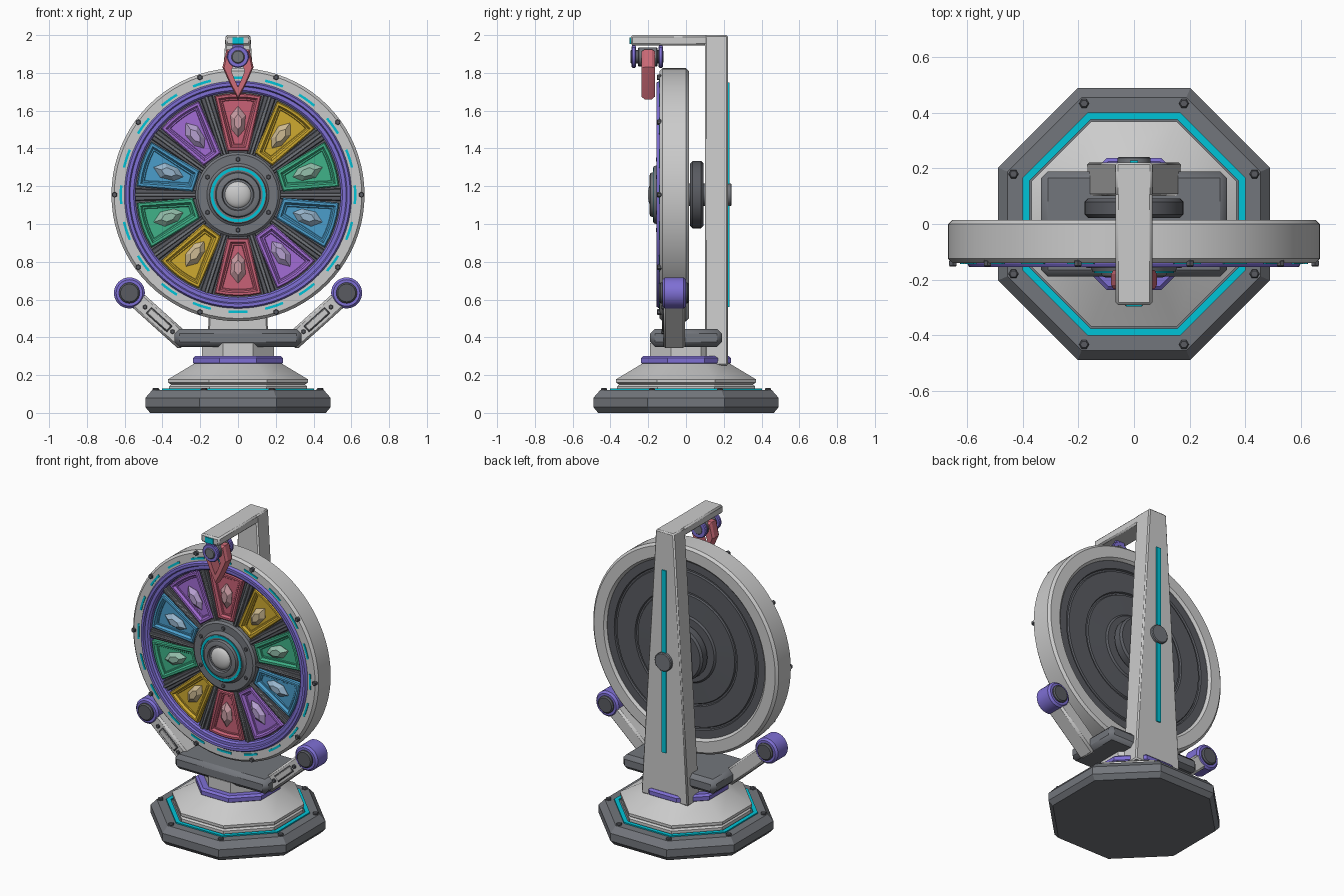
import bpy, bmesh
from math import sin, cos, pi, radians, atan2, hypot
from mathutils import Matrix, Vector

if "Cube" in bpy.data.objects:
    bpy.data.objects.remove(bpy.data.objects["Cube"])

CZ = 1.155  # wheel centre height


def mat(name, *rgb):
    m = bpy.data.materials.new(name)
    m.diffuse_color = (*rgb, 1)
    m.use_nodes = True
    m.node_tree.nodes["Principled BSDF"].inputs["Base Color"].default_value = m.diffuse_color
    return m


WHITE = mat("white", .68, .68, .69)
DARK = mat("dark_grey", .10, .105, .12)
MID = mat("mid_grey", .17, .18, .20)
PURPLE = mat("violet", .21, .16, .66)
CYAN = mat("cyan", .0, .55, .68)
RED = mat("red", .62, .15, .19)
SEG = [("red", (.58, .12, .18)), ("yellow", (.62, .40, .03)), ("green", (.05, .45, .25)),
       ("blue", (.07, .34, .60)), ("purple", (.36, .15, .66))]
SEG_MATS = [(mat(n, *c), mat(n + "_gem", *[v * .55 + .27 for v in c])) for n, c in SEG]


def loft(name, loops, m, xf=None, closed=False, bevel=0):
    """Skin matching point loops; cap the ends, or close them into a ring."""
    bm = bmesh.new()
    rings = [[bm.verts.new(p) for p in lp] for lp in loops]
    n = len(loops[0])
    for k in range(len(rings) if closed else len(rings) - 1):
        a, b = rings[k], rings[(k + 1) % len(rings)]
        for i in range(n):
            bm.faces.new((a[i], a[(i + 1) % n], b[(i + 1) % n], b[i]))
    if not closed:
        bm.faces.new(rings[0])
        bm.faces.new(rings[-1])
    bmesh.ops.remove_doubles(bm, verts=bm.verts, dist=1e-6)
    if xf:
        bm.transform(xf)
    bmesh.ops.recalc_face_normals(bm, faces=bm.faces)
    me = bpy.data.meshes.new(name)
    bm.to_mesh(me)
    bm.free()
    me.materials.append(m)
    ob = bpy.data.objects.new(name, me)
    bpy.context.collection.objects.link(ob)
    if bevel:
        b = ob.modifiers.new("bevel", "BEVEL")
        b.width, b.segments = bevel, 1
    return ob


def lathe_y(name, prof, m, n=64, x=0, z=CZ, closed=False):
    """Turn (radius, y) points about an axis along y."""
    return loft(name, [[(x + r * sin(2 * pi * i / n), y, z + r * cos(2 * pi * i / n)) for i in range(n)]
                       for r, y in prof], m, closed=closed)


def disc(name, r, y0, y1, m, n=32, x=0, z=CZ, c=.005):
    """Cylinder along y with small chamfers."""
    return lathe_y(name, [(r - c, y0), (r, y0 + c), (r, y1 - c), (r - c, y1)], m, n, x, z)


def octagon(name, prof, m, closed=False):
    """Octagonal body from (flat-to-centre, z) points."""
    return loft(name, [[(a / cos(pi / 8) * cos(pi / 8 + i * pi / 4), a / cos(pi / 8) * sin(pi / 8 + i * pi / 4), z)
                        for i in range(8)] for a, z in prof], m, closed=closed)


def prism(name, pts, y0, y1, m, xf=None, bevel=0):
    return loft(name, [[(x, y, z) for x, z in pts] for y in (y0, y1)], m, xf, bevel=bevel)


def box(name, x0, x1, y0, y1, z0, z1, m, xf=None, bevel=0):
    return prism(name, [(x0, z0), (x1, z0), (x1, z1), (x0, z1)], y0, y1, m, xf, bevel)


def spin(deg):
    """Place a part drawn along +z around the wheel, clockwise from the top."""
    return Matrix.Translation((0, 0, CZ)) @ Matrix.Rotation(radians(deg), 4, 'Y')


# base
octagon("base_plate", [(.465, 0), (.49, .03), (.49, .08), (.455, .12), (.3, .12)], MID)
octagon("base_light_strip", [(.402, .115), (.402, .128), (.376, .128), (.376, .115)], CYAN, True)
octagon("plinth_foot", [(.365, .115), (.365, .14), (.355, .15), (.3, .15)], WHITE)
octagon("plinth_dome", [(.335, .14), (.37, .16), (.37, .178), (.23, .262), (.1, .262)], WHITE)
octagon("plinth_collar", [(.225, .255), (.238, .265), (.238, .29), (.225, .302), (.1, .302)], PURPLE)
octagon("column", [(.19, .29), (.19, .37)], WHITE)
for i in range(8):
    a = pi / 8 + i * pi / 4
    loft("base_bolt", [[(.47 * cos(a) + r * cos(k * pi / 3), .47 * sin(a) + r * sin(k * pi / 3), z) for k in range(6)]
                       for r, z in ((.018, .11), (.018, .127), (.013, .132))], DARK)

# cradle with two roller arms
box("cradle", -.335, .335, -.19, .19, .35, .445, MID, bevel=.025)
for s in (-1, 1):
    p, q = Vector((s * .28, 0, .37)), Vector((s * .575, 0, .635))
    d = q - p
    L = d.length
    xf = Matrix.Translation(p) @ Matrix.Rotation(atan2(d.x, d.z), 4, 'Y')
    box("roller_arm", -.047, .047, -.12, -.005, 0, L, WHITE, xf, .012)
    box("arm_inset_frame", -.022, .022, -.124, -.11, .11, .26, DARK, xf, .003)
    box("arm_inset", -.017, .017, -.127, -.11, .115, .255, WHITE, xf, .003)
    for t in (.09, .285):
        b = xf @ Vector((0, 0, t))
        disc("arm_bolt", .013, -.13, -.11, DARK, 6, b.x, b.z, .003)
    lathe_y("roller", [(.05, -.125), (.07, -.125), (.082, -.113), (.082, -.012), (.07, 0), (.05, 0)], PURPLE, 32, q.x, q.z)
    disc("roller_cap", .055, -.142, .015, DARK, 32, q.x, q.z, .008)

# rear post, overhead arm and lights
loft("rear_post", [[(-w, .10, z), (w, .10, z), (w, .222, z), (-w, .222, z)] for w, z in ((.17, .25), (.066, 2.0))],
     WHITE, bevel=.008)
box("overhead_arm", -.066, .066, -.292, .21, 1.945, 2.0, WHITE, bevel=.01)
box("post_light", -.015, .015, .21, .229, .56, 1.75, CYAN)
box("arm_tip_light", -.028, .028, -.298, -.28, 1.952, 1.988, CYAN)
disc("axle_end_cap", .06, .2, .242, MID, 24)
disc("axle", .06, -.02, .21, MID, 32)
disc("axle_flange", .178, .022, .092, DARK, 48, c=.012)

# wheel body
lathe_y("wheel_rim", [(.60, -.14), (.655, -.14), (.67, -.125), (.67, .0), (.655, .015), (.585, .015),
                      (.57, 0), (.57, -.05), (.60, -.05)], WHITE, 80, closed=True)
lathe_y("wheel_back", [(.58, -.05), (.58, -.002), (.52, -.002), (.515, -.012), (.505, -.012), (.50, -.002),
                       (.37, -.002), (.365, -.012), (.355, -.012), (.35, -.002), (.22, .002), (.21, .012), (.05, .012)],
        DARK, 64)
lathe_y("wheel_face", [(.602, -.05), (.602, -.095), (.1, -.095)], DARK, 64)
lathe_y("inner_ring", [(.602, -.09), (.602, -.142), (.594, -.155), (.578, -.155), (.572, -.143), (.553, -.143),
                       (.543, -.133), (.543, -.09)], PURPLE, 80, closed=True)

# rim lights and bolts
for i in range(20):
    arc = [(i * 18 + t) * pi / 180 for t in (-4.6, -1.6, 1.6, 4.6)]
    pts = [(r * sin(a), CZ + r * cos(a)) for r, ang in ((.614, arc), (.627, arc[::-1])) for a in ang]
    prism("rim_light", pts, -.144, -.13, CYAN)
for i in range(10):
    a = (18 + 36 * i) * pi / 180
    disc("rim_bolt", .015, -.153, -.13, DARK, 6, .653 * sin(a), CZ + .653 * cos(a), .003)


def panel_loop(d, y):
    """Wedge outline inset by d, with a curved outer edge."""
    w0, w1, r0, r1 = .057 - d, .124 - d * 1.15, .232 + d, .537 - d
    out = [(w1 * t, y, (r1 * r1 - (w1 * t) ** 2) ** .5) for t in (1, .5, 0, -.5, -1)]
    return [(-w0, y, r0), (w0, y, r0)] + out


# prize panels with gems, and the spokes between them
for i in range(10):
    m, gem = SEG_MATS[i % 5]
    xf = spin(36 * i)
    loft("prize_panel", [panel_loop(d, y) for d, y in
                         ((0, -.08), (0, -.125), (.006, -.131), (.018, -.131), (.027, -.116), (.034, -.116),
                          (.037, -.112))], m, xf)
    hexa = [(0, .085), (.04, .035), (.034, -.04), (0, -.08), (-.034, -.04), (-.04, .035)]
    loft("gem", [[(x * k, y, .385 + z * k) for x, z in hexa] for k, y in
                 ((.9, -.108), (1, -.118), (.5, -.142))], gem, xf)
    sp = spin(36 * i + 18)
    loft("spoke", [[(-w * k, y, .21), (w * k, y, .21), (w * k * 1.5, y, .55), (-w * k * 1.5, y, .55)]
                   for w, k, y in ((.022, 1, -.09), (.022, 1, -.118), (.022, .85, -.122))], DARK, sp)
    box("spoke_ridge", -.010, .010, -.136, -.1, .21, .55, MID, sp, .004)

# hub
lathe_y("hub", [(.225, -.08), (.225, -.138), (.212, -.15), (.165, -.15), (.155, -.158), (.15, -.172),
                (.12, -.172), (.115, -.188), (.105, -.192), (.085, -.192), (.08, -.178), (.05, -.178)], MID)
lathe_y("hub_light", [(.145, -.165), (.145, -.176), (.130, -.176), (.130, -.165)], CYAN, closed=True)
lathe_y("hub_dome", [(max(.072 * cos(t * pi / 16), .0005), -.17 - .032 * sin(t * pi / 16)) for t in range(9)], WHITE, 32)
for i in range(6):
    a = i * pi / 3
    disc("hub_bolt", .013, -.158, -.14, DARK, 6, .187 * sin(a), CZ + .187 * cos(a), .003)

# pointer flap hanging under the overhead arm
outer = [(0, 1.66), (.04, 1.735), (.082, 1.83), (.06, 1.925), (-.06, 1.925), (-.082, 1.83), (-.04, 1.735)]
inner = [(0, 1.725), (.018, 1.765), (.036, 1.81), (.025, 1.838), (-.025, 1.838), (-.036, 1.81), (-.018, 1.765)]


def grow(pts, k, y):
    return [(x * k, y, 1.80 + (z - 1.80) * k) for x, z in pts]


loft("pointer", [grow(inner, 1, -.165), grow(outer, .9, -.165), grow(outer, 1, -.18), grow(outer, 1, -.22),
                 grow(outer, .9, -.235), grow(inner, 1, -.235)], RED, closed=True)
disc("pointer_pin", .035, -.295, -.12, MID, 24, 0, 1.885)
disc("pointer_hub", .05, -.255, -.15, MID, 24, 0, 1.885)
for y in (-.288, -.145):
    disc("pointer_lug", .058, y, y + .023, PURPLE, 24, 0, 1.885)
    box("pointer_hanger", -.03, .03, y + .003, y + .02, 1.885, 1.955, PURPLE)

# smooth the round parts, keep gems faceted
bpy.ops.object.select_all(action='DESELECT')
for ob in bpy.context.scene.objects:
    if not ob.name.startswith("gem"):
        ob.select_set(True)
        bpy.context.view_layer.objects.active = ob
bpy.ops.object.shade_smooth_by_angle(angle=radians(30))
